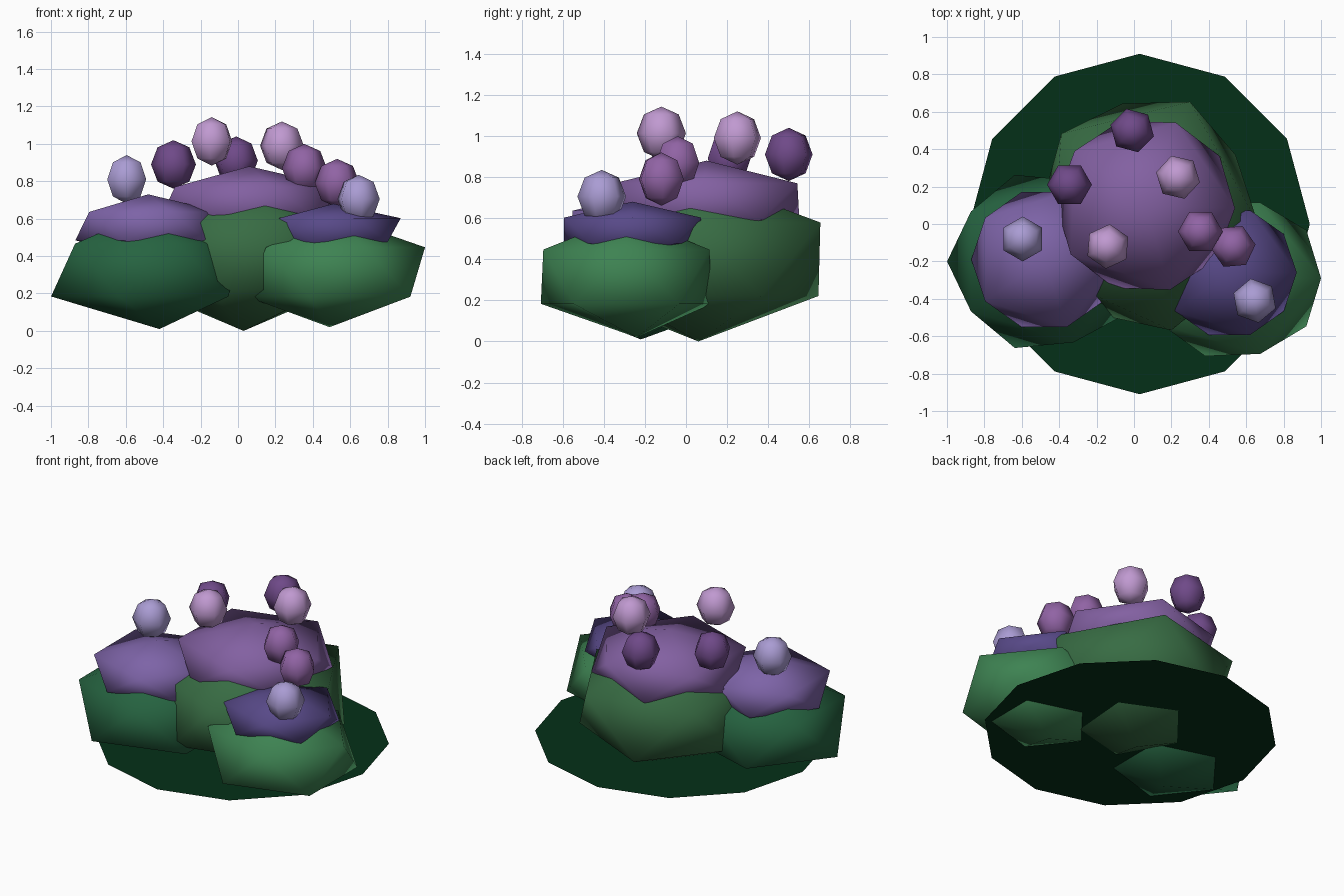
import bpy
from math import radians, cos, sin

if "Cube" in bpy.data.objects:
    bpy.data.objects.remove(bpy.data.objects["Cube"])


def paint(obj, color):
    """Colours are given as seen on screen and converted to linear."""
    mat = bpy.data.materials.new(obj.name + "_colour")
    mat.diffuse_color = (*[(c / 0.93) ** 2.25 for c in color], 1)
    mat.use_nodes = True
    mat.node_tree.nodes["Principled BSDF"].inputs["Base Color"].default_value = mat.diffuse_color
    obj.data.materials.append(mat)


def blob(name, center, radius, half_height, yaw, color, low=1.0, pole=(0, 0)):
    """Squashed smooth icosahedron; yaw (degrees) aims one vertex of the upper ring.
    low scales the lower ring, pole shifts the bottom tip."""
    cx, cy, cz = center
    h = half_height
    verts = [(cx + pole[0], cy + pole[1], cz - h)]
    for z, turn, k in ((-0.447, 36, low), (0.447, 0, 1)):
        for i in range(5):
            a = radians(yaw + turn + 72 * i)
            verts.append((cx + k * radius[0] * cos(a), cy + k * radius[1] * sin(a), cz + z * h))
    verts.append((cx, cy, cz + h))
    faces = []
    for i in range(5):
        j = (i + 1) % 5
        lo, lo2, up, up2 = 1 + i, 1 + j, 6 + i, 6 + j
        faces += [(0, lo2, lo), (lo, up2, up), (lo, lo2, up2), (11, up, up2)]
    mesh = bpy.data.meshes.new(name)
    mesh.from_pydata(verts, [], faces)
    mesh.shade_smooth()
    obj = bpy.data.objects.new(name, mesh)
    bpy.context.collection.objects.link(obj)
    paint(obj, color)


# Flat ground patch
bpy.ops.mesh.primitive_circle_add(vertices=12, radius=0.91, fill_type='NGON',
                                  location=(0.03, 0, 0.128))
patch = bpy.context.object
patch.name = "ground_patch"
paint(patch, (0.05, 0.195, 0.115))

# Leafy clumps
blob("left_foliage", (-0.475, -0.20, 0.325), (0.49, 0.455), 0.315, 0,
     (0.16, 0.37, 0.25), low=1.07, pole=(0.055, -0.02))
blob("back_foliage", (0.065, 0.06, 0.40), (0.60, 0.645), 0.40, 67,
     (0.22, 0.40, 0.26), low=0.93, pole=(-0.035, 0))
blob("right_foliage", (0.53, -0.29, 0.315), (0.47, 0.425), 0.295, 0,
     (0.24, 0.48, 0.31), low=1.03, pole=(-0.04, 0.05))

# Blossom caps
blob("left_blossom", (-0.48, -0.19, 0.56), (0.39, 0.38), 0.17, 0, (0.46, 0.37, 0.61))
blob("back_blossom", (0.06, 0.10, 0.68), (0.48, 0.47), 0.20, 70, (0.48, 0.36, 0.59))
blob("right_blossom", (0.51, -0.26, 0.54), (0.36, 0.35), 0.14, 0, (0.33, 0.28, 0.50))

# Flower buds: x, y, z, yaw, colour
pale, lilac = (0.62, 0.57, 0.77), (0.70, 0.56, 0.76)
dark, mid = (0.41, 0.28, 0.50), (0.53, 0.37, 0.60)
buds = [
    (-0.595, -0.08, 0.81, 0, pale),
    (-0.14, -0.12, 1.013, -5, lilac),
    (0.235, 0.25, 0.99, 17, lilac),
    (-0.345, 0.21, 0.89, 30, dark),
    (-0.01, 0.50, 0.91, 15, dark),
    (0.355, -0.04, 0.87, 30, mid),
    (0.53, -0.12, 0.79, 35, mid),
    (0.645, -0.41, 0.705, 10, pale),
]
for n, (x, y, z, yaw, color) in enumerate(buds, 1):
    bpy.ops.mesh.primitive_uv_sphere_add(segments=6, ring_count=4, radius=0.12,
                                         location=(x, y, z),
                                         rotation=(0, 0, radians(yaw)))
    bud = bpy.context.object
    bud.name = f"flower_bud_{n}"
    bud.scale.z = 1.08
    bud.data.shade_smooth()
    paint(bud, color)
